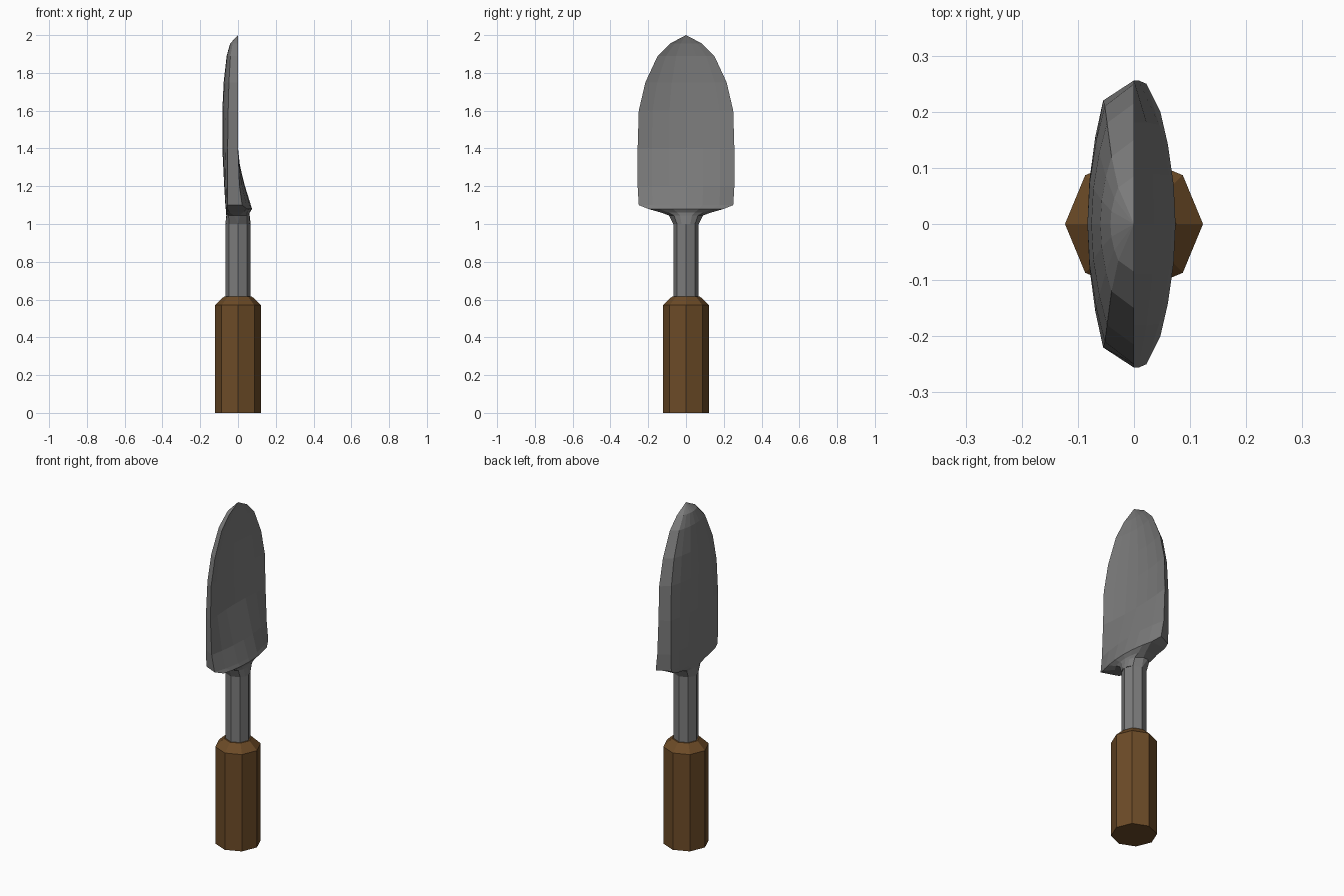
import bpy, bmesh
from math import cos, sin, pi

if "Cube" in bpy.data.objects:
    bpy.data.objects.remove(bpy.data.objects["Cube"])


def material(name, rgb):
    m = bpy.data.materials.new(name)
    m.diffuse_color = (*rgb, 1)
    m.use_nodes = True
    m.node_tree.nodes["Principled BSDF"].inputs["Base Color"].default_value = m.diffuse_color
    return m


def loft(name, rings, mat, tip=None):
    """Skin equal-length rings from bottom to top, capped or closed to a tip."""
    bm = bmesh.new()
    loops = [[bm.verts.new(p) for p in ring] for ring in rings]
    for a, b in zip(loops, loops[1:]):
        for i in range(len(a)):
            j = (i + 1) % len(a)
            bm.faces.new((a[i], a[j], b[j], b[i]))
    bm.faces.new(loops[0][::-1])
    top = loops[-1]
    if tip:
        t = bm.verts.new(tip)
        for i in range(len(top)):
            bm.faces.new((top[i], top[(i + 1) % len(top)], t))
    else:
        bm.faces.new(top)
    bmesh.ops.remove_doubles(bm, verts=bm.verts, dist=1e-5)
    bmesh.ops.recalc_face_normals(bm, faces=bm.faces)
    mesh = bpy.data.meshes.new(name)
    bm.to_mesh(mesh)
    bm.free()
    mesh.materials.append(mat)
    ob = bpy.data.objects.new(name, mesh)
    bpy.context.collection.objects.link(ob)
    return ob


def octagon(r, z):
    return [(r * cos(i * pi / 4), r * sin(i * pi / 4), z) for i in range(8)]


def blade_ring(z, w, wb, fe, fm, be, bk, p):
    """Front arc then back arc: half widths w/wb, edge and middle x of each side."""
    ts = (-1, -0.7071, -0.35, 0, 0.35, 0.7071, 1)
    front = [(fe + (fm - fe) * (1 - t * t) ** p, w * t, z) for t in ts]
    back = [(be + (bk - be) * (1 - t * t) ** p, wb * t, z) for t in ts[::-1]]
    return front + back


wood = material("wood", (0.15, 0.07, 0.02))
steel = material("steel", (0.2, 0.2, 0.2))

# Octagonal wooden grip with chamfered top
loft("handle", [octagon(0.123, 0), octagon(0.123, 0.57), octagon(0.075, 0.615)], wood)

# Steel shaft
loft("shaft", [octagon(0.067, 0.6), octagon(0.067, 1.0)], steel)

# Scoop blade: neck flare, socket bulge on the front, shallow bowl, pointed tip
stations = [
    (1.00, .067, .067, 0, .067, 0, -.067, .5),
    (1.045, .09, .09, .01, .062, -.02, -.062, .5),
    (1.06, .13, .13, .025, .062, -.045, -.063, .7),
    (1.08, .20, .19, .047, .074, -.055, -.065, 1),
    (1.10, .25, .215, .022, .068, -.055, -.067, 1),
    (1.20, .256, .22, .008, .037, -.055, -.073, 1),
    (1.40, .256, .22, 0, -.015, -.055, -.083, 1),
    (1.60, .25, .21, 0, -.028, -.052, -.083, 1),
    (1.75, .215, .18, 0, -.028, -.048, -.076, 1),
    (1.89, .15, .12, 0, -.022, -.04, -.060, 1),
    (1.955, .085, .065, 0, -.012, -.028, -.042, 1),
]
loft("blade", [blade_ring(*s) for s in stations], steel, tip=(0, 0, 2.0))
